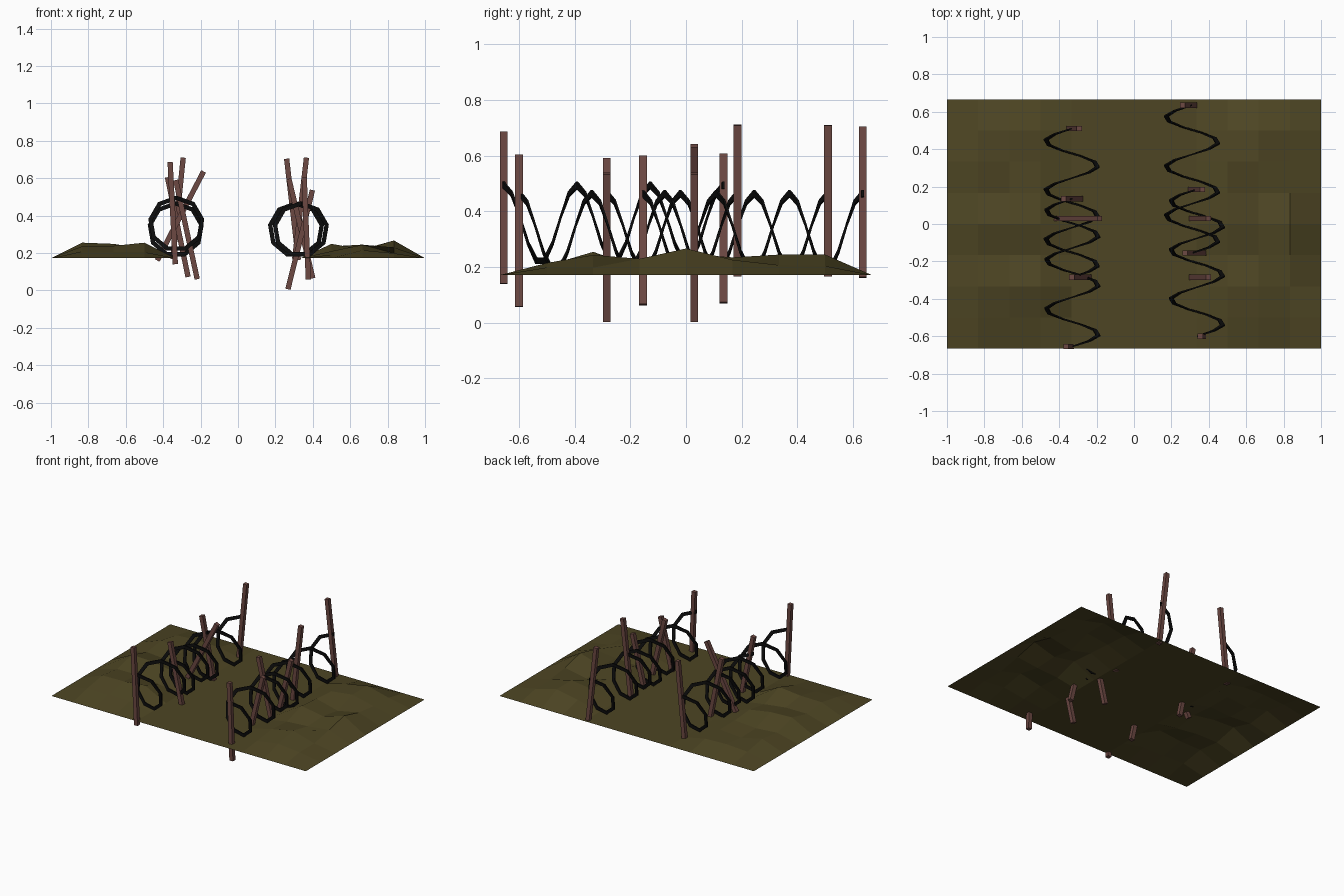
import bpy, bmesh, math, random
from mathutils import Vector

if "Cube" in bpy.data.objects:
    bpy.data.objects.remove(bpy.data.objects["Cube"])

random.seed(4)


def material(name, rgb):
    m = bpy.data.materials.new(name)
    m.diffuse_color = (*rgb, 1)
    m.use_nodes = True
    m.node_tree.nodes["Principled BSDF"].inputs["Base Color"].default_value = m.diffuse_color
    return m


EARTH = material("earth", (0.075, 0.06, 0.017))
WOOD = material("wood", (0.15, 0.065, 0.055))
WIRE = material("wire", (0.004, 0.004, 0.004))


def finish(name, bm, mat):
    bmesh.ops.recalc_face_normals(bm, faces=bm.faces)
    me = bpy.data.meshes.new(name)
    bm.to_mesh(me)
    bm.free()
    me.materials.append(mat)
    ob = bpy.data.objects.new(name, me)
    bpy.context.collection.objects.link(ob)
    return ob


# Ground sheet: flat lane in the middle and at the rim, uneven strips either side
BASE = 0.172
ROW_MAX = [0, 0.043, 0.083, 0.058, 0.095, 0.063, 0.073, 0.073, 0]
bm = bmesh.new()
grid = []
for j, top in enumerate(ROW_MAX):
    row = []
    peak = random.choice([1, 2, 3, 9, 10, 11])
    for i in range(13):
        z = BASE
        if i in (1, 2, 3, 9, 10, 11):
            z += top * (1 if i == peak else random.uniform(0.3, 0.9))
        row.append(bm.verts.new((-1 + i / 6, (j - 4) / 6, z)))
    grid.append(row)
for j in range(8):
    for i in range(12):
        bm.faces.new((grid[j][i], grid[j][i + 1], grid[j + 1][i + 1], grid[j + 1][i]))
finish("ground", bm, EARTH)


# Leaning square posts: y, bottom (x, z), top (x, z)
POSTS = [
    (0.51, (-0.348, 0.168), (-0.293, 0.71)),
    (0.135, (-0.267, 0.072), (-0.377, 0.605)),
    (0.03, (-0.432, 0.16), (-0.184, 0.636)),
    (-0.285, (-0.218, 0.06), (-0.333, 0.59)),
    (-0.655, (-0.335, 0.14), (-0.363, 0.687)),
    (0.635, (0.323, 0.163), (0.26, 0.704)),
    (0.185, (0.303, 0.168), (0.366, 0.71)),
    (0.03, (0.267, 0.006), (0.398, 0.536)),
    (-0.155, (0.4, 0.065), (0.272, 0.597)),
    (-0.285, (0.267, 0.006), (0.398, 0.536)),
    (-0.6, (0.376, 0.058), (0.354, 0.605)),
]
for n, (y, lo, hi) in enumerate(POSTS):
    a, b = Vector((lo[0], y, lo[1])), Vector((hi[0], y, hi[1]))
    bm = bmesh.new()
    bmesh.ops.create_cube(bm, size=1)
    bmesh.ops.scale(bm, vec=(0.028, 0.028, (b - a).length), verts=bm.verts)
    ob = finish(f"post_{n + 1}", bm, WOOD)
    ob.location = (a + b) / 2
    ob.rotation_euler = (0, math.atan2(b.x - a.x, b.z - a.z), 0)


# Coiled wire: three turns of a flat nine-sided helix, starting at the top
def coil(name, x, z, y0, y1, r=0.14, turns=3, sides=9, w=0.012, t=0.004):
    bm = bmesh.new()
    prev = None
    steps = turns * sides
    for k in range(steps + 1):
        ang = 2 * math.pi * k / sides
        y = y0 + (y1 - y0) * k / steps
        ring = [bm.verts.new((x - (r + dr) * math.sin(ang), y + dy, z + (r + dr) * math.cos(ang)))
                for dr, dy in ((-w, -t), (w, -t), (w, t), (-w, t))]
        if prev:
            for i in range(4):
                bm.faces.new((prev[i], prev[i - 1], ring[i - 1], ring[i]))
        if k in (0, steps):
            bm.faces.new(ring)
        prev = ring
    finish(name, bm, WIRE)


coil("wire_coil_left_back", -0.333, 0.325, 0.51, -0.285)
coil("wire_coil_left_front", -0.33, 0.355, 0.135, -0.655)
coil("wire_coil_right_back", 0.31, 0.325, 0.635, -0.155)
coil("wire_coil_right_front", 0.336, 0.325, 0.185, -0.6)
